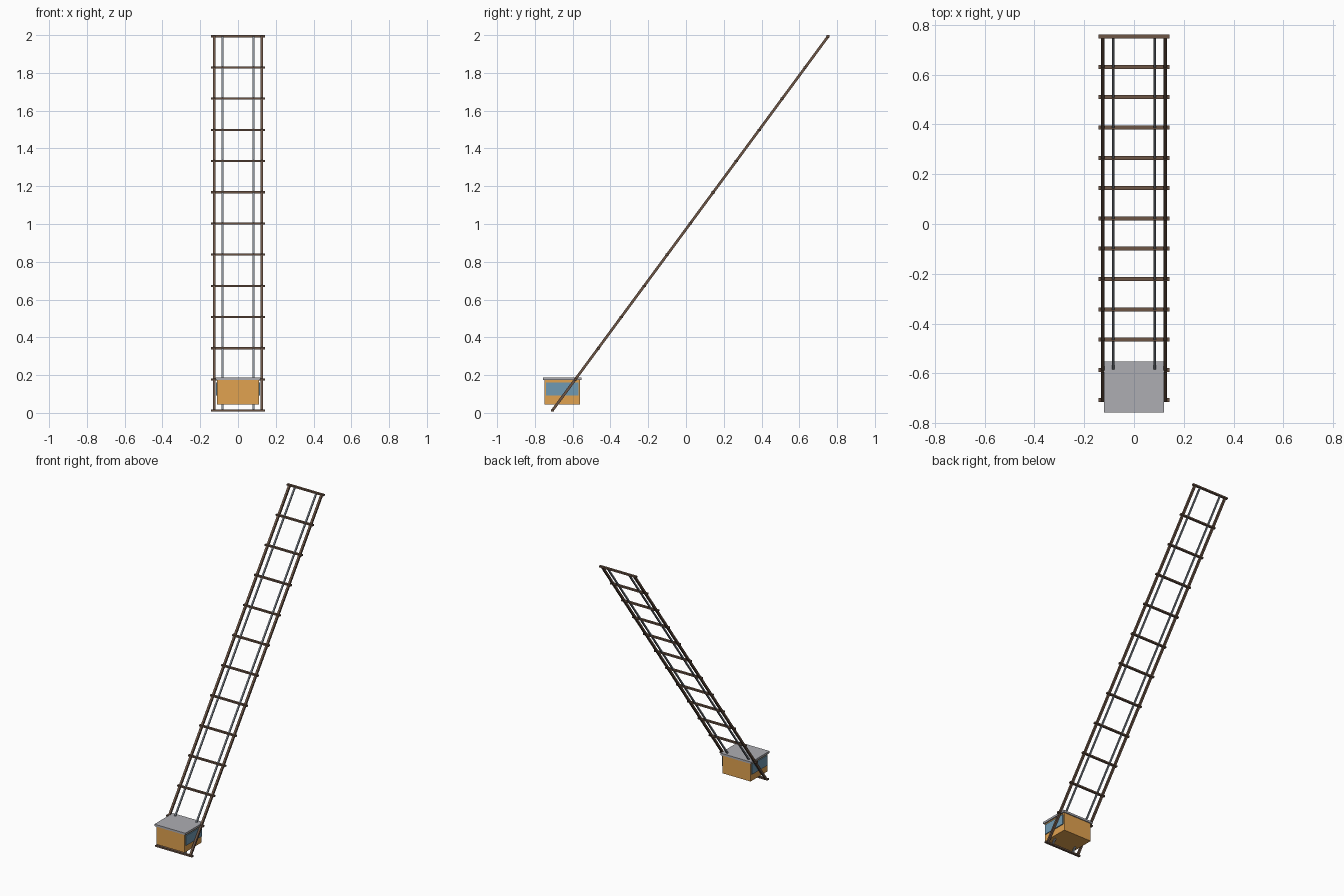
import bpy
from mathutils import Vector

if "Cube" in bpy.data.objects:
    bpy.data.objects.remove(bpy.data.objects["Cube"])


def material(name, rgb):
    m = bpy.data.materials.new(name)
    m.diffuse_color = (*rgb, 1)
    m.use_nodes = True
    m.node_tree.nodes["Principled BSDF"].inputs["Base Color"].default_value = m.diffuse_color
    return m


ORANGE = material("orange_paint", (0.75, 0.36, 0.08))
GLASS = material("blue_glass", (0.16, 0.32, 0.45))
WOOD = material("dark_wood", (0.15, 0.09, 0.06))
STEEL = material("steel", (0.25, 0.28, 0.32))
ROOF = material("roof_grey", (0.42, 0.42, 0.45))


def box(name, loc, size, mat, rot=(0, 0, 0)):
    bpy.ops.mesh.primitive_cube_add(size=1, location=loc, rotation=rot)
    o = bpy.context.object
    o.name = name
    o.scale = size
    bpy.ops.object.transform_apply(location=False, rotation=False, scale=True)
    o.data.materials.append(mat)
    return o


# Sloping track line
low, high = Vector((0, -0.708, 0.012)), Vector((0, 0.753, 1.994))
run = high - low
tilt = run.to_track_quat('Z', 'Y').to_euler()
mid = (low + high) / 2

# Outer beams and inner rails
for side, s in (("left", -1), ("right", 1)):
    box(side + "_beam", mid + Vector((s * 0.125, 0, 0)),
        (0.014, 0.014, run.length), WOOD, tilt)
    box(side + "_rail", mid + Vector((s * 0.083, 0, 0)),
        (0.010, 0.010, run.length), STEEL, tilt)

# Cross ties
for i in range(13):
    box(f"cross_tie_{i + 1}", low.lerp(high, i / 12), (0.286, 0.016, 0.011), WOOD)

# Cabin with side windows and overhanging roof
cabin_y = -0.655
box("cabin_body", (0, cabin_y, 0.110), (0.22, 0.19, 0.13), ORANGE)
box("cabin_roof", (0, cabin_y, 0.180), (0.24, 0.204, 0.014), ROOF)
for side, s in (("left", -1), ("right", 1)):
    box(side + "_window", (s * 0.112, cabin_y, 0.127), (0.008, 0.173, 0.07), GLASS)
